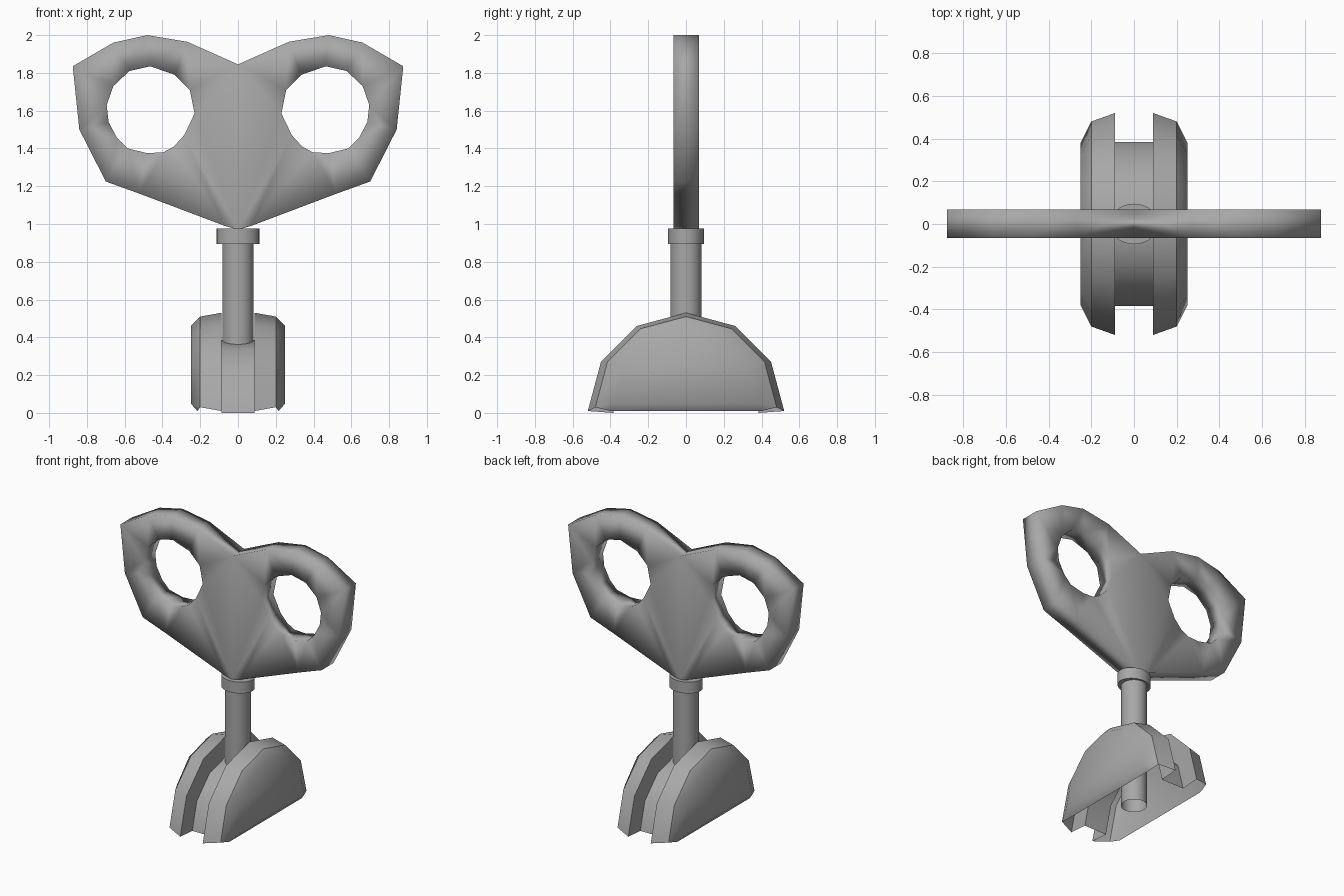
import bpy, bmesh
from math import sin, cos, pi, radians
from mathutils import Vector

cube = bpy.data.objects.get("Cube")
if cube:
    bpy.data.objects.remove(cube)

grey = bpy.data.materials.new("mid_grey")
grey.use_nodes = True
COLOUR = (0.39, 0.39, 0.39, 1)
grey.diffuse_color = COLOUR
grey.node_tree.nodes["Principled BSDF"].inputs["Base Color"].default_value = COLOUR


def finish(bm, name, angle):
    """Turn a bmesh into a smooth shaded object with sharp edges above angle."""
    bmesh.ops.recalc_face_normals(bm, faces=bm.faces[:])
    mesh = bpy.data.meshes.new(name)
    bm.to_mesh(mesh)
    bm.free()
    mesh.materials.append(grey)
    obj = bpy.data.objects.new(name, mesh)
    bpy.context.collection.objects.link(obj)
    bpy.ops.object.select_all(action="DESELECT")
    obj.select_set(True)
    bpy.context.view_layer.objects.active = obj
    bpy.ops.object.shade_smooth_by_angle(angle=radians(angle), keep_sharp_edges=True)
    return obj


def cylinder(name, rx, ry, z0, z1, caps):
    bm = bmesh.new()
    bmesh.ops.create_cone(bm, cap_ends=caps, segments=32, radius1=1, radius2=1, depth=1)
    bmesh.ops.scale(bm, vec=(rx, ry, z1 - z0), verts=bm.verts[:])
    bmesh.ops.translate(bm, vec=(0, 0, (z0 + z1) / 2), verts=bm.verts[:])
    return finish(bm, name, 40)


# Hollow shaft and the oval collar under the handle
cylinder("shaft", 0.083, 0.083, 0.01, 0.92, False)
cylinder("collar", 0.113, 0.095, 0.895, 0.975, True)

# Grooved half wheel, an open shell: x, radius in y, radius in z, base height
half = [(0.25, 0.38, 0.41, 0.05), (0.2, 0.48, 0.48, 0.03),
        (0.088, 0.52, 0.52, 0.01), (0.088, 0.385, 0.385, 0.0)]
profile = half + [(-x, ry, rz, z) for x, ry, rz, z in reversed(half)]
bm = bmesh.new()
rings = []
for x, ry, rz, z in profile:
    angles = [i * pi / 6 for i in range(7)]
    rings.append([bm.verts.new((x, ry * cos(a), z + rz * sin(a))) for a in angles])
for a, b in zip(rings, rings[1:]):
    for i in range(6):
        bm.faces.new((a[i], a[i + 1], b[i + 1], b[i]))
# Crisp rim edges
for ring in rings[1:-1]:
    for a, b in zip(ring, ring[1:]):
        bm.edges.get((a, b)).smooth = False
# Side walls with a lip turned in at the bottom
for side, ring, outer in ((1, rings[0], rings[1]), (-1, rings[-1], rings[-2])):
    bm.faces.new(ring)
    lip = [bm.verts.new((side * 0.215, y, 0.01)) for y in (0.4, -0.4)]
    bm.faces.new((ring[0], ring[-1], lip[1], lip[0]))
    bm.faces.new((ring[0], lip[0], outer[0]))
    bm.faces.new((ring[-1], outer[-1], lip[1]))
finish(bm, "grooved_half_wheel", 60)

# Winged handle: one half is outlined, filled around its hole and thickened
outline = [(0, 1.845), (0.27, 1.965), (0.48, 2.0), (0.66, 1.96), (0.875, 1.835),
           (0.84, 1.5), (0.7, 1.225), (0.52, 1.16), (0.07, 0.99), (0, 0.97)]
hole = [(0.695, 1.63), (0.66, 1.73), (0.575, 1.81), (0.465, 1.835), (0.335, 1.79),
        (0.255, 1.71), (0.23, 1.585), (0.285, 1.47), (0.34, 1.41), (0.395, 1.38),
        (0.48, 1.375), (0.585, 1.4), (0.64, 1.455), (0.685, 1.54)]
bm = bmesh.new()
for loop in (outline, hole):
    verts = [bm.verts.new((x, -0.065, z)) for x, z in loop]
    for i, v in enumerate(verts):
        bm.edges.new((v, verts[i - 1]))
bmesh.ops.triangle_fill(bm, use_beauty=True, edges=bm.edges[:], normal=Vector((0, -1, 0)))
extruded = bmesh.ops.extrude_face_region(bm, geom=bm.faces[:], use_keep_orig=True)
moved = [g for g in extruded["geom"] if isinstance(g, bmesh.types.BMVert)]
bmesh.ops.translate(bm, vec=(0, 0.133, 0), verts=moved)
# Open the centre seam and mirror the other wing
seam = [f for f in bm.faces if all(abs(v.co.x) < 1e-5 for v in f.verts)]
bmesh.ops.delete(bm, geom=seam, context="FACES_ONLY")
bmesh.ops.mirror(bm, geom=bm.verts[:] + bm.edges[:] + bm.faces[:], axis="X", merge_dist=0.001)
bmesh.ops.remove_doubles(bm, verts=bm.verts[:], dist=0.001)
handle = finish(bm, "winged_handle", 180)
# Let the broad faces lead the shading
weighted = handle.modifiers.new("weighted_normals", "WEIGHTED_NORMAL")
weighted.mode = "FACE_AREA"
